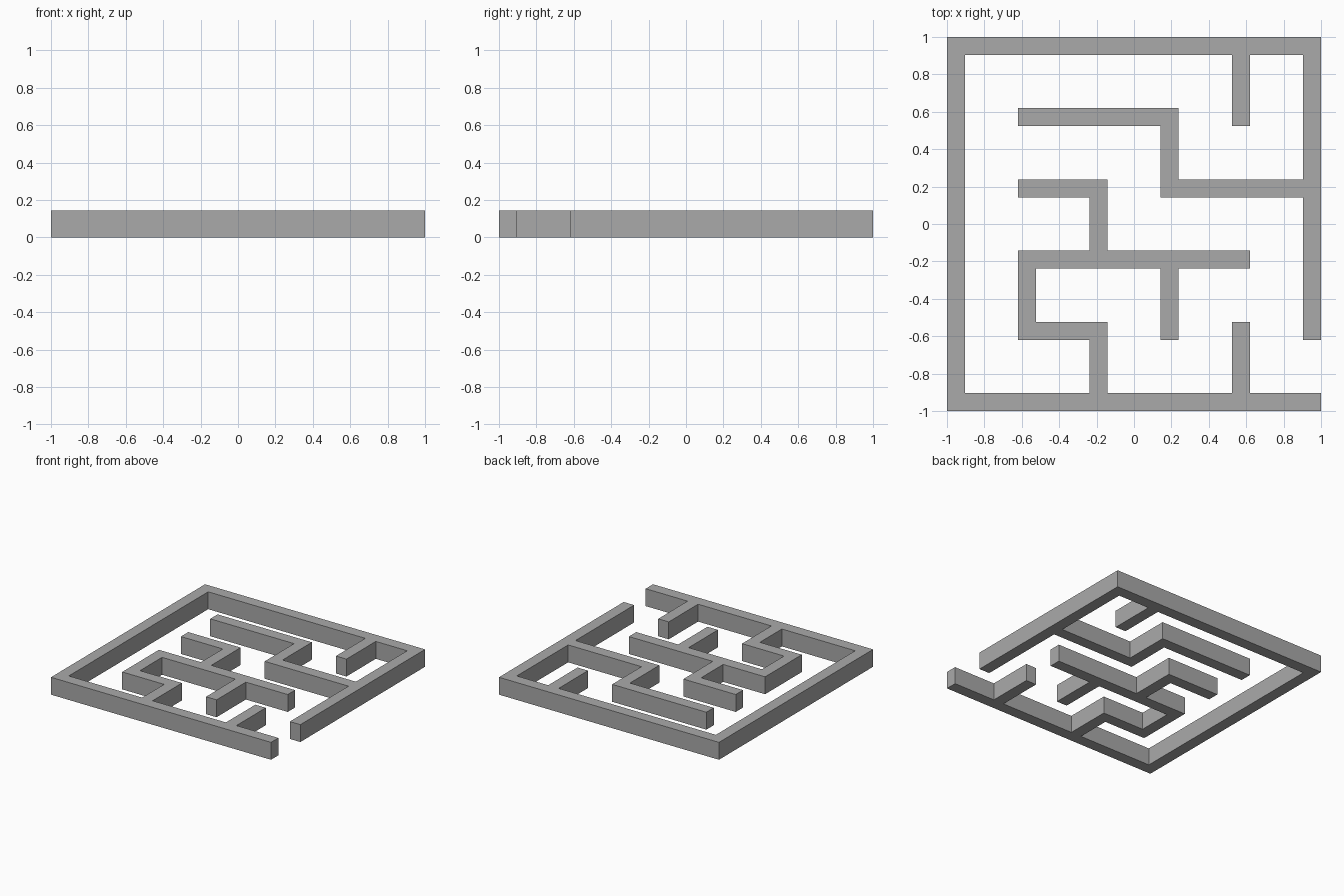
import bpy
import bmesh

# Remove the default cube
cube = bpy.data.objects.get("Cube")
if cube:
    bpy.data.objects.remove(cube, do_unlink=True)

UNIT = 2 / 21          # wall thickness
PITCH = 4              # wall spacing, in wall thicknesses
HEIGHT = 1.5 * UNIT

# Wall runs as corner points on a six by six lattice
outer_wall = [(5, 0), (0, 0), (0, 5), (5, 5), (5, 1)]
back_stub = [(4, 5), (4, 4)]
upper_wall = [(1, 4), (3, 4), (3, 3), (5, 3)]
middle_wall = [(1, 3), (2, 3), (2, 2)]
centre_wall = [(4, 2), (1, 2), (1, 1), (2, 1), (2, 0)]
centre_stub = [(3, 2), (3, 1)]
front_stub = [(4, 0), (4, 1)]
runs = [outer_wall, back_stub, upper_wall, middle_wall,
        centre_wall, centre_stub, front_stub]


def run_cells(points):
    """Square cells covered by a run of straight walls."""
    cells = set()
    for (ax, ay), (bx, by) in zip(points, points[1:]):
        for x in range(min(ax, bx) * PITCH, max(ax, bx) * PITCH + 1):
            for y in range(min(ay, by) * PITCH, max(ay, by) * PITCH + 1):
                cells.add((x, y))
    return cells


# Floor plan: merge the cells into one outline
bm = bmesh.new()
corners = {}


def corner(x, y):
    if (x, y) not in corners:
        corners[x, y] = bm.verts.new((x * UNIT - 1, y * UNIT - 1, 0))
    return corners[x, y]


for x, y in sorted(set().union(*map(run_cells, runs))):
    bm.faces.new([corner(x, y), corner(x + 1, y),
                  corner(x + 1, y + 1), corner(x, y + 1)])
bmesh.ops.dissolve_limit(bm, angle_limit=0.01, verts=bm.verts[:], edges=bm.edges[:])

# Raise the plan into solid walls
raised = bmesh.ops.extrude_face_region(bm, geom=bm.faces[:], use_keep_orig=True)
top_verts = [g for g in raised["geom"] if isinstance(g, bmesh.types.BMVert)]
bmesh.ops.translate(bm, verts=top_verts, vec=(0, 0, HEIGHT))
bmesh.ops.recalc_face_normals(bm, faces=bm.faces[:])

mesh = bpy.data.meshes.new("maze_walls")
bm.to_mesh(mesh)
bm.free()
walls = bpy.data.objects.new("maze_walls", mesh)
bpy.context.collection.objects.link(walls)

# Plain grey finish
grey = bpy.data.materials.new("wall_grey")
grey.use_nodes = True
colour = (0.4, 0.4, 0.4, 1)
grey.diffuse_color = colour
grey.node_tree.nodes["Principled BSDF"].inputs["Base Color"].default_value = colour
mesh.materials.append(grey)
